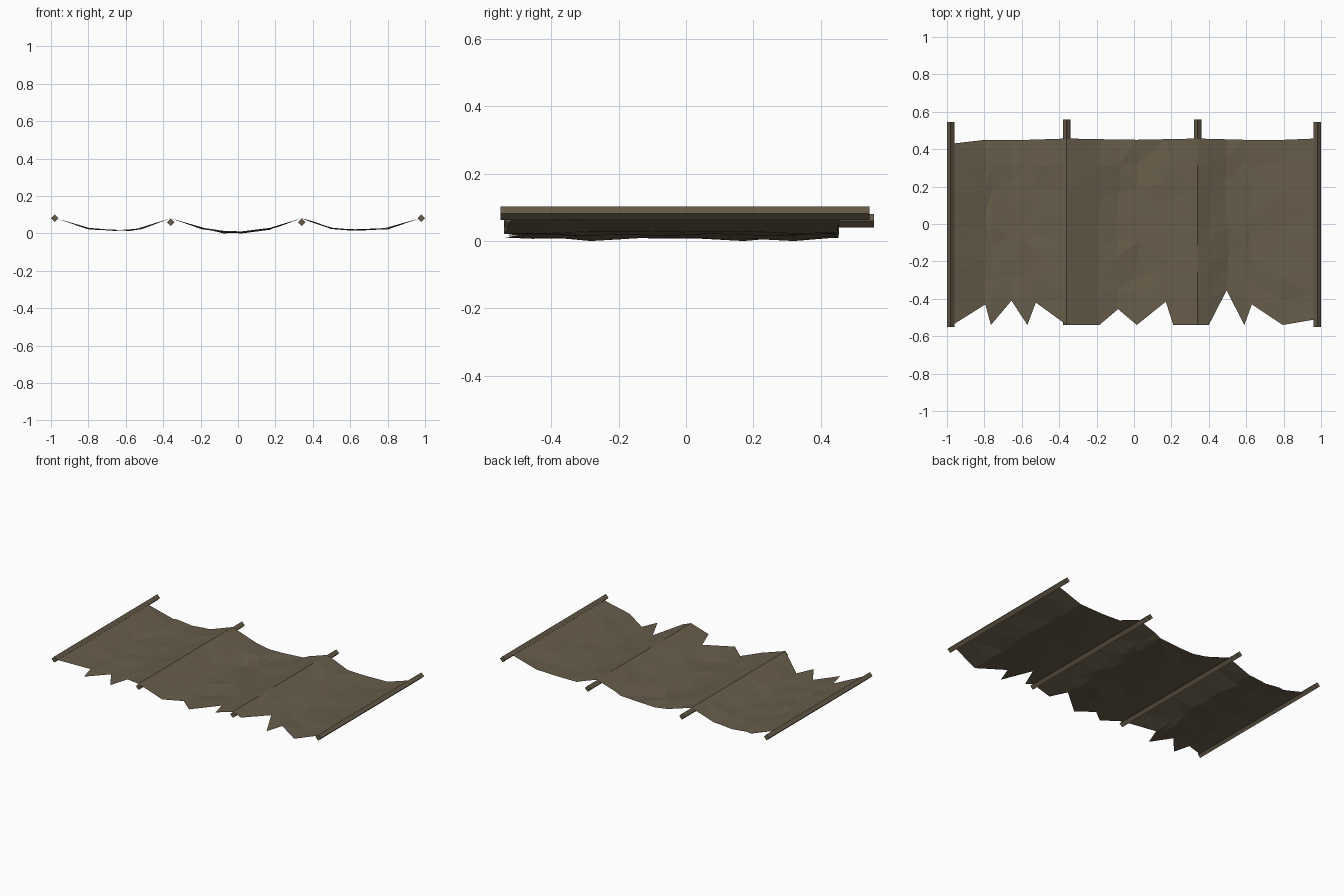
import bpy, bmesh, math, random
from mathutils import Vector

random.seed(4)
old = bpy.data.objects.get("Cube")
if old:
    bpy.data.objects.remove(old)


def material(name, colour):
    mat = bpy.data.materials.new(name)
    mat.use_nodes = True
    mat.diffuse_color = (*colour, 1)
    bsdf = mat.node_tree.nodes["Principled BSDF"]
    bsdf.inputs["Base Color"].default_value = (*colour, 1)
    bsdf.inputs["Roughness"].default_value = 0.9
    return mat


def finish(name, bm, mat):
    mesh = bpy.data.meshes.new(name)
    bm.to_mesh(mesh)
    bm.free()
    mesh.materials.append(mat)
    obj = bpy.data.objects.new(name, mesh)
    bpy.context.collection.objects.link(obj)
    return obj


def lerp_table(table, x):
    for (x0, v0), (x1, v1) in zip(table, table[1:]):
        if x <= x1:
            return v0 + (v1 - v0) * (x - x0) / (x1 - x0)
    return table[-1][1]


canvas = material("weathered canvas", (0.135, 0.108, 0.068))


# Square poles turned on edge
def pole(name, x, z, front, back, radius=0.02):
    bm = bmesh.new()
    ring = [bm.verts.new((x + radius * math.cos(i * math.pi / 2), front,
                          z + radius * math.sin(i * math.pi / 2))) for i in range(4)]
    cap = bm.faces.new(ring)
    out = bmesh.ops.extrude_face_region(bm, geom=[cap], use_keep_orig=True)
    tip = [v for v in out["geom"] if isinstance(v, bmesh.types.BMVert)]
    bmesh.ops.translate(bm, vec=Vector((0, back - front, 0)), verts=tip)
    bmesh.ops.recalc_face_normals(bm, faces=bm.faces)
    finish(name, bm, canvas)


pole("right_outer_pole", -0.98, 0.082, -0.55, 0.545)
pole("left_outer_pole", 0.98, 0.082, -0.55, 0.545)
pole("right_inner_pole", -0.36, 0.06, -0.54, 0.558)
pole("left_inner_pole", 0.34, 0.06, -0.54, 0.558)

# Torn front hem, straight back hem and sagging section of the cloth
front_hem = [(-0.97, -0.54), (-0.795, -0.43), (-0.765, -0.54), (-0.655, -0.41),
             (-0.57, -0.54), (-0.525, -0.42), (-0.36, -0.54), (-0.185, -0.54),
             (-0.085, -0.455), (0.015, -0.54), (0.17, -0.415), (0.21, -0.54),
             (0.34, -0.54), (0.40, -0.54), (0.495, -0.355), (0.59, -0.54),
             (0.63, -0.43), (0.795, -0.54), (0.97, -0.51)]
back_hem = [(-0.97, 0.43), (-0.8, 0.45), (-0.57, 0.45), (-0.36, 0.457),
            (0, 0.45), (0.34, 0.457), (0.6, 0.45), (0.8, 0.45), (0.97, 0.457)]
sag = [(-0.97, 0.08), (-0.8, 0.025), (-0.6, 0.013), (-0.5, 0.03), (-0.36, 0.081),
       (-0.2, 0.028), (-0.1, 0.01), (0, 0.005), (0.15, 0.018), (0.34, 0.081),
       (0.5, 0.028), (0.6, 0.018), (0.7, 0.018), (0.8, 0.025), (0.97, 0.08)]
supports = (-0.97, -0.36, 0.34, 0.97)

bm = bmesh.new()
rows = 7
columns = []
for x, front in front_hem:
    back = lerp_table(back_hem, x)
    held = any(abs(x - s) < 0.01 for s in supports)
    column = []
    for r in range(rows + 1):
        inside = 0 < r < rows and not held
        px = x + (random.uniform(-0.012, 0.012) if inside else 0)
        py = front + (back - front) * r / rows
        py += random.uniform(-0.03, 0.03) if inside else 0
        pz = lerp_table(sag, px) + (0 if held else random.uniform(-0.005, 0.005))
        column.append(bm.verts.new((px, py, max(pz, 0))))
    columns.append(column)
for a, b in zip(columns, columns[1:]):
    for r in range(rows):
        bm.faces.new((a[r], b[r], b[r + 1], a[r + 1]))
bmesh.ops.triangulate(bm, faces=bm.faces, quad_method="SHORT_EDGE")
low = min(v.co.z for v in bm.verts)
for v in bm.verts:
    if v.co.z < low + 0.001:
        v.co.z = 0
finish("torn_canvas", bm, canvas)
